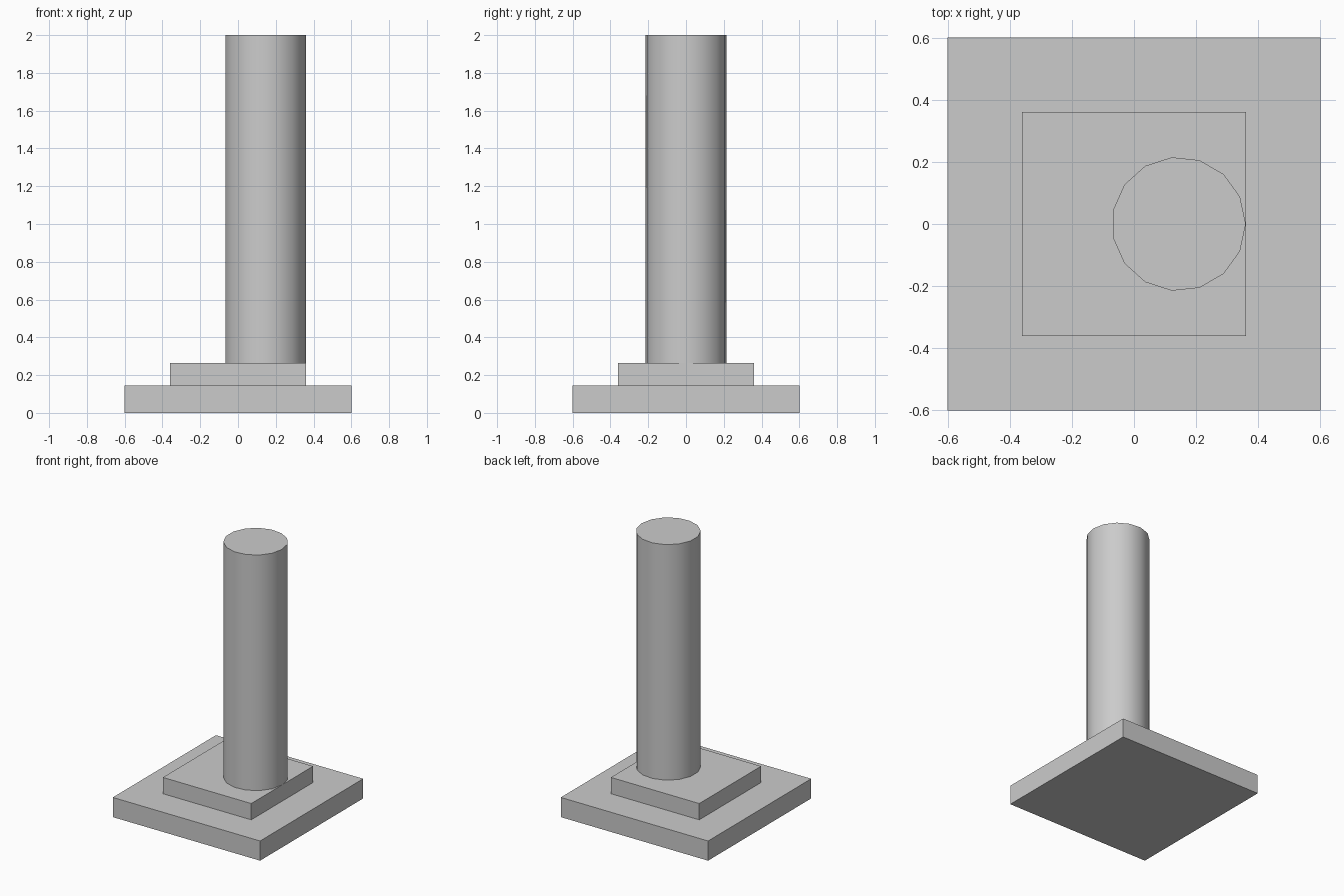
import bpy
import math

default = bpy.data.objects.get("Cube")
if default:
    bpy.data.objects.remove(default, do_unlink=True)

GREY = (0.6, 0.6, 0.6, 1.0)
stone = bpy.data.materials.new("light_grey")
stone.use_nodes = True
stone.diffuse_color = GREY
stone.node_tree.nodes["Principled BSDF"].inputs["Base Color"].default_value = GREY


def finish(name):
    obj = bpy.context.object
    obj.name = name
    obj.data.materials.append(stone)
    bpy.ops.object.transform_apply(location=False, rotation=True, scale=True)
    return obj


def slab(name, width, bottom, top):
    bpy.ops.mesh.primitive_cube_add(size=1, location=(0, 0, (bottom + top) / 2))
    bpy.context.object.scale = (width, width, top - bottom)
    return finish(name)


# Stepped square base
BASE_TOP, STEP_TOP, HEIGHT = 0.145, 0.265, 2.0
slab("base", 1.2, 0, BASE_TOP)
slab("upper_step", 0.72, BASE_TOP, STEP_TOP)

# Off-centre column, one corner touching the +x edge of the step
RADIUS = 0.216
bpy.ops.mesh.primitive_cylinder_add(
    vertices=15, radius=RADIUS, depth=HEIGHT - STEP_TOP,
    location=(0.36 - RADIUS, 0, (STEP_TOP + HEIGHT) / 2),
    rotation=(0, 0, -math.pi / 2))
finish("column")
bpy.ops.object.shade_smooth_by_angle(angle=math.radians(40))
